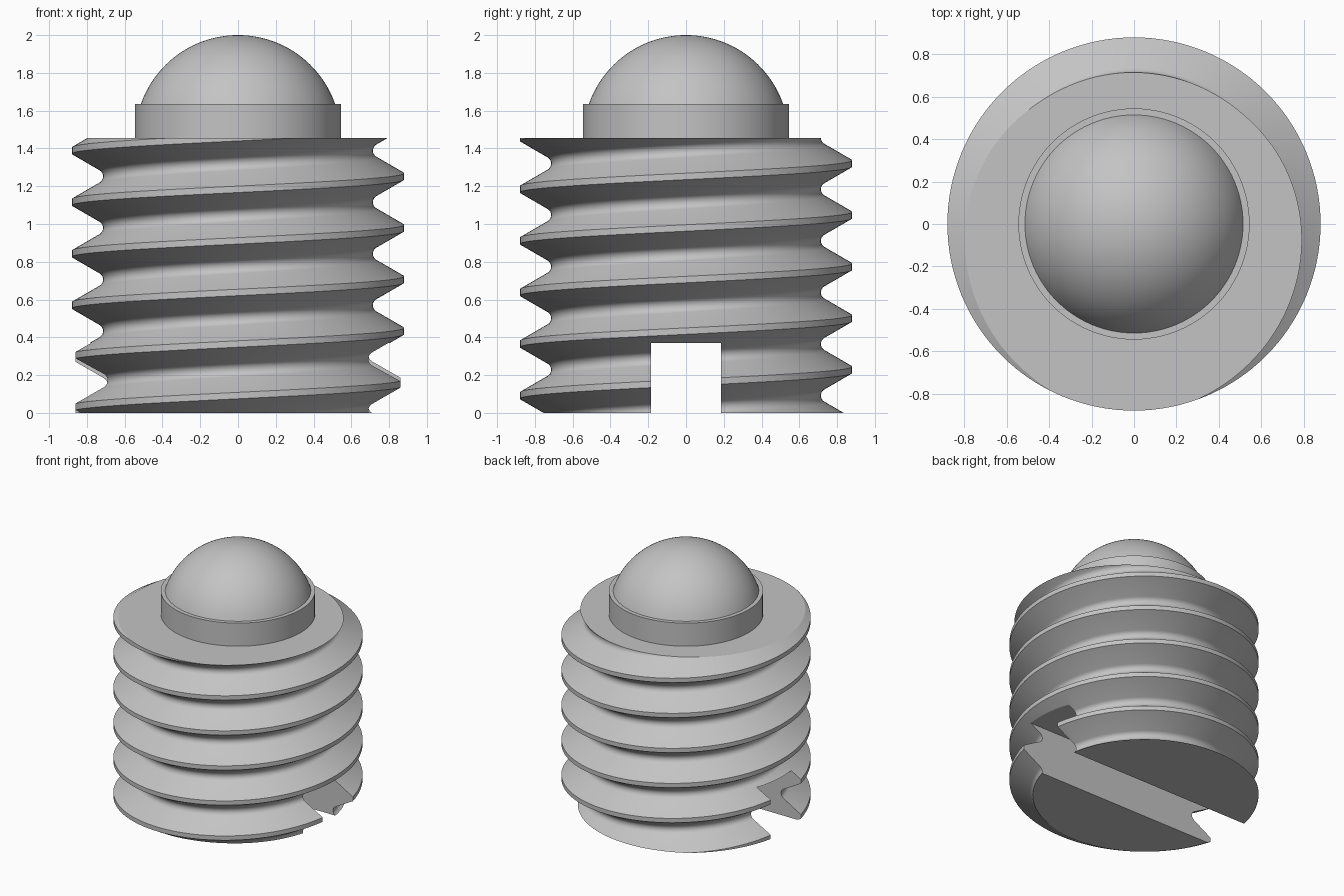
import bpy
import bmesh
import math
from mathutils import Vector

cube = bpy.data.objects.get("Cube")
if cube:
    bpy.data.objects.remove(cube, do_unlink=True)

PITCH, CREST_R, BODY_TOP = 0.273, 0.88, 1.455
START = 1.252 - 6 * PITCH      # crest height at angle zero, below the base
TURNS, SEGMENTS = 9, 128
SLOT_W, SLOT_H = 0.37, 0.37

steel = bpy.data.materials.new("grey_steel")
steel.use_nodes = True
grey = (0.55, 0.55, 0.55, 1)
steel.diffuse_color = grey
steel.node_tree.nodes["Principled BSDF"].inputs["Base Color"].default_value = grey


def add_object(name, bm):
    bmesh.ops.recalc_face_normals(bm, faces=bm.faces)
    mesh = bpy.data.meshes.new(name)
    bm.to_mesh(mesh)
    bm.free()
    mesh.materials.append(steel)
    obj = bpy.data.objects.new(name, mesh)
    bpy.context.collection.objects.link(obj)
    return obj


def activate(obj):
    bpy.ops.object.select_all(action="DESELECT")
    obj.select_set(True)
    bpy.context.view_layer.objects.active = obj


def smooth(obj):
    activate(obj)
    bpy.ops.object.shade_smooth_by_angle(angle=math.radians(30))


def lathe(name, profile):
    bm = bmesh.new()
    verts = [bm.verts.new((r, 0, z)) for r, z in profile]
    edges = [bm.edges.new(pair) for pair in zip(verts, verts[1:])]
    bmesh.ops.spin(bm, geom=verts + edges, cent=(0, 0, 0), axis=(0, 0, 1),
                   angle=math.tau, steps=96, use_merge=True)
    bmesh.ops.remove_doubles(bm, verts=bm.verts, dist=1e-5)
    obj = add_object(name, bm)
    smooth(obj)
    return obj


# One pitch of the thread: flat crest, sloped flanks, rounded root
half_crest, flank_r = 0.017, 0.735
flank_z = half_crest + (CREST_R - flank_r) * math.tan(math.radians(30))
root_r = (PITCH / 2 - flank_z) / math.sin(math.radians(60))
thread = [(CREST_R, -half_crest), (CREST_R, half_crest)]
for step in range(9):
    a = math.radians(-60 + 15 * step)
    thread.append((flank_r - root_r * (math.cos(a) - 0.5),
                   PITCH / 2 + root_r * math.sin(a)))

# Helical threaded body, each column rising with its angle
bm = bmesh.new()
columns = []
for i in range(SEGMENTS):
    a = math.tau * i / SEGMENTS
    columns.append([
        bm.verts.new((r * math.cos(a), r * math.sin(a),
                      START + PITCH * (turn + i / SEGMENTS) + z))
        for turn in range(TURNS) for r, z in thread])
for i in range(SEGMENTS):
    here = columns[i]
    there = columns[i + 1] if i + 1 < SEGMENTS else columns[0][len(thread):]
    for j in range(min(len(here), len(there)) - 1):
        bm.faces.new((here[j], there[j], there[j + 1], here[j + 1]))

# Cut both ends flat and cap them
for height, direction in ((0, -1), (BODY_TOP, 1)):
    bmesh.ops.bisect_plane(bm, geom=bm.verts[:] + bm.edges[:] + bm.faces[:],
                           plane_co=Vector((0, 0, height)),
                           plane_no=Vector((0, 0, direction)),
                           clear_outer=True)
bmesh.ops.remove_doubles(bm, verts=bm.verts, dist=1e-5)
bmesh.ops.holes_fill(bm, edges=[e for e in bm.edges if e.is_boundary], sides=0)
body = add_object("threaded_body", bm)

# Screwdriver slot across the base
bm = bmesh.new()
bmesh.ops.create_cube(bm, size=1)
bmesh.ops.scale(bm, vec=(3, SLOT_W, 2 * SLOT_H), verts=bm.verts)
cutter = add_object("slot_cutter", bm)
cutter.hide_render = True
slot = body.modifiers.new("slot", "BOOLEAN")
slot.operation = "DIFFERENCE"
slot.solver = "EXACT"
slot.object = cutter
activate(body)
bpy.ops.object.modifier_apply(modifier=slot.name)
bpy.data.objects.remove(cutter, do_unlink=True)
smooth(body)

# Collar and the ball it holds
COLLAR_TOP, BALL_R = 1.635, 0.545
lathe("collar", [(BALL_R, BODY_TOP), (BALL_R, COLLAR_TOP), (0.51, COLLAR_TOP)])
rim = math.asin((COLLAR_TOP - BODY_TOP) / BALL_R)
arc = [rim + (math.pi / 2 - rim) * k / 24 for k in range(25)]
lathe("ball", [(BALL_R * math.cos(a), BODY_TOP + BALL_R * math.sin(a)) for a in arc])
